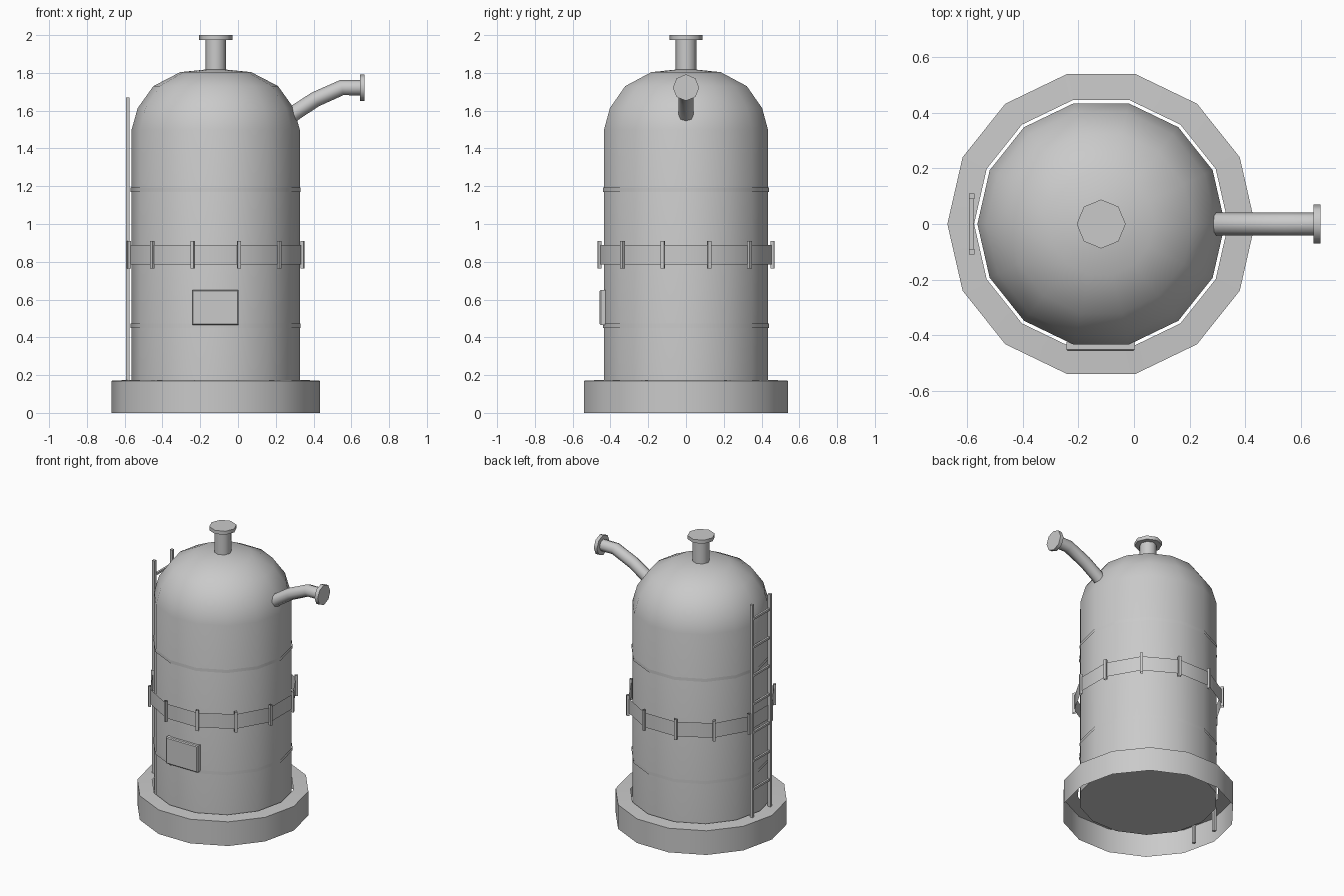
import bpy, bmesh, math
from mathutils import Vector, Matrix

if "Cube" in bpy.data.objects:
    bpy.data.objects.remove(bpy.data.objects["Cube"])

CX = -0.118  # tank axis
grey = bpy.data.materials.new("plain_grey")
grey.diffuse_color = (0.59, 0.59, 0.59, 1)
grey.use_nodes = True
grey.node_tree.nodes["Principled BSDF"].inputs["Base Color"].default_value = grey.diffuse_color


def finish(name, bm, angle=None):
    me = bpy.data.meshes.new(name)
    bm.to_mesh(me)
    bm.free()
    me.materials.append(grey)
    ob = bpy.data.objects.new(name, me)
    bpy.context.collection.objects.link(ob)
    if angle:
        bpy.ops.object.select_all(action='DESELECT')
        ob.select_set(True)
        bpy.context.view_layer.objects.active = ob
        bpy.ops.object.shade_smooth_by_angle(angle=math.radians(angle))
    return ob


def lathe(name, profile, sides, turn=0.0, caps=(False, False), mat=None, angle=40):
    """Spin (radius, z) points, listed bottom to top, about the z axis."""
    bm = bmesh.new()
    rings = []
    for r, z in profile:
        rings.append([bm.verts.new((r * math.cos(turn + 2 * math.pi * i / sides),
                                    r * math.sin(turn + 2 * math.pi * i / sides), z))
                      for i in range(sides)])
    for a, b in zip(rings, rings[1:]):
        for i in range(sides):
            j = (i + 1) % sides
            bm.faces.new((a[i], a[j], b[j], b[i]))
    if caps[0]:
        bm.faces.new(rings[0][::-1])
    if caps[1]:
        bm.faces.new(rings[-1])
    bm.transform(mat or Matrix.Translation((CX, 0, 0)))
    return finish(name, bm, angle)


def add_box(bm, centre, size, mat=None, open_ends=False):
    m = Matrix.Translation(centre) @ Matrix.Diagonal((*size, 1))
    geo = bmesh.ops.create_cube(bm, size=1, matrix=(mat or Matrix()) @ m)
    if open_ends:
        bm.normal_update()
        faces = {f for v in geo['verts'] for f in v.link_faces}
        ends = [f for f in faces if abs(f.normal.z) > 0.9]
        bmesh.ops.delete(bm, geom=ends, context='FACES_ONLY')


# Base: open shell with a top annulus around the tank
lathe("base_ring", [(0.553, 0), (0.553, 0.17), (0.457, 0.175)], 14)

# Tank body with dome
lathe("tank_body", [(0.445, 0.10), (0.445, 1.5), (0.413, 1.614), (0.33, 1.73),
                    (0.188, 1.804), (0.03, 1.82)], 14, caps=(True, True), angle=45)

# Thin open hoops and the wide middle band
for name, z in (("lower_hoop", 0.45), ("upper_hoop", 1.17)):
    lathe(name, [(0.45, z), (0.45, z + 0.022)], 14)
lathe("middle_band", [(0.473, 0.785), (0.473, 0.888)], 12, turn=math.radians(15))

# Upright ribs on the band
bm = bmesh.new()
for i in range(12):
    turn = Matrix.Rotation(math.radians(15 + 30 * i), 4, 'Z')
    add_box(bm, (0.475, 0, 0.837), (0.018, 0.018, 0.145),
            Matrix.Translation((CX, 0, 0)) @ turn, open_ends=True)
finish("band_ribs", bm)

# Top nozzle
lathe("top_neck", [(0.055, 1.79), (0.055, 1.98)], 8, angle=50)
lathe("top_flange", [(0.088, 1.975), (0.088, 2.0)], 8, caps=(True, True), angle=50)

# Bent side pipe, swept along a path in the xz plane
path = [Vector(p) for p in ((0.24, 0, 1.54), (0.31, 0, 1.595), (0.41, 0, 1.66),
                            (0.549, 0, 1.722), (0.65, 0, 1.722))]
bm = bmesh.new()
rings = []
for k, p in enumerate(path):
    d_in = (p - path[max(k - 1, 0)]).normalized()
    d_out = (path[min(k + 1, len(path) - 1)] - p).normalized()
    d = (d_in + d_out).normalized()
    up = Vector((-d.z, 0, d.x))
    rings.append([bm.verts.new(p + 0.041 * (math.cos(a) * Vector((0, 1, 0)) + math.sin(a) * up))
                  for a in (i * math.pi / 4 for i in range(8))])
for a, b in zip(rings, rings[1:]):
    for i in range(8):
        j = (i + 1) % 8
        bm.faces.new((a[i], a[j], b[j], b[i]))
bmesh.ops.recalc_face_normals(bm, faces=bm.faces)
finish("side_pipe", bm, 50)
lathe("side_flange", [(0.07, 0), (0.07, 0.025)], 8, caps=(True, True), angle=50,
      mat=Matrix.Translation((0.645, 0, 1.722)) @ Matrix.Rotation(math.pi / 2, 4, 'Y'))

# Hatch with a slight chamfer around the front
bm = bmesh.new()
add_box(bm, (-0.12, -0.441, 0.558), (0.247, 0.032, 0.187))
bm.normal_update()
front = [f for f in bm.faces if f.normal.y < -0.9]
bmesh.ops.bevel(bm, geom=list({e for f in front for e in f.edges}), offset=0.006,
                segments=1, affect='EDGES')
finish("hatch", bm)

# Ladder
bm = bmesh.new()
for y in (-0.1, 0.1):
    add_box(bm, (-0.584, y, 0.835), (0.02, 0.02, 1.67))
for i in range(8):
    add_box(bm, (-0.584, 0, 0.165 + 0.2 * i), (0.014, 0.19, 0.014))
finish("ladder", bm)
